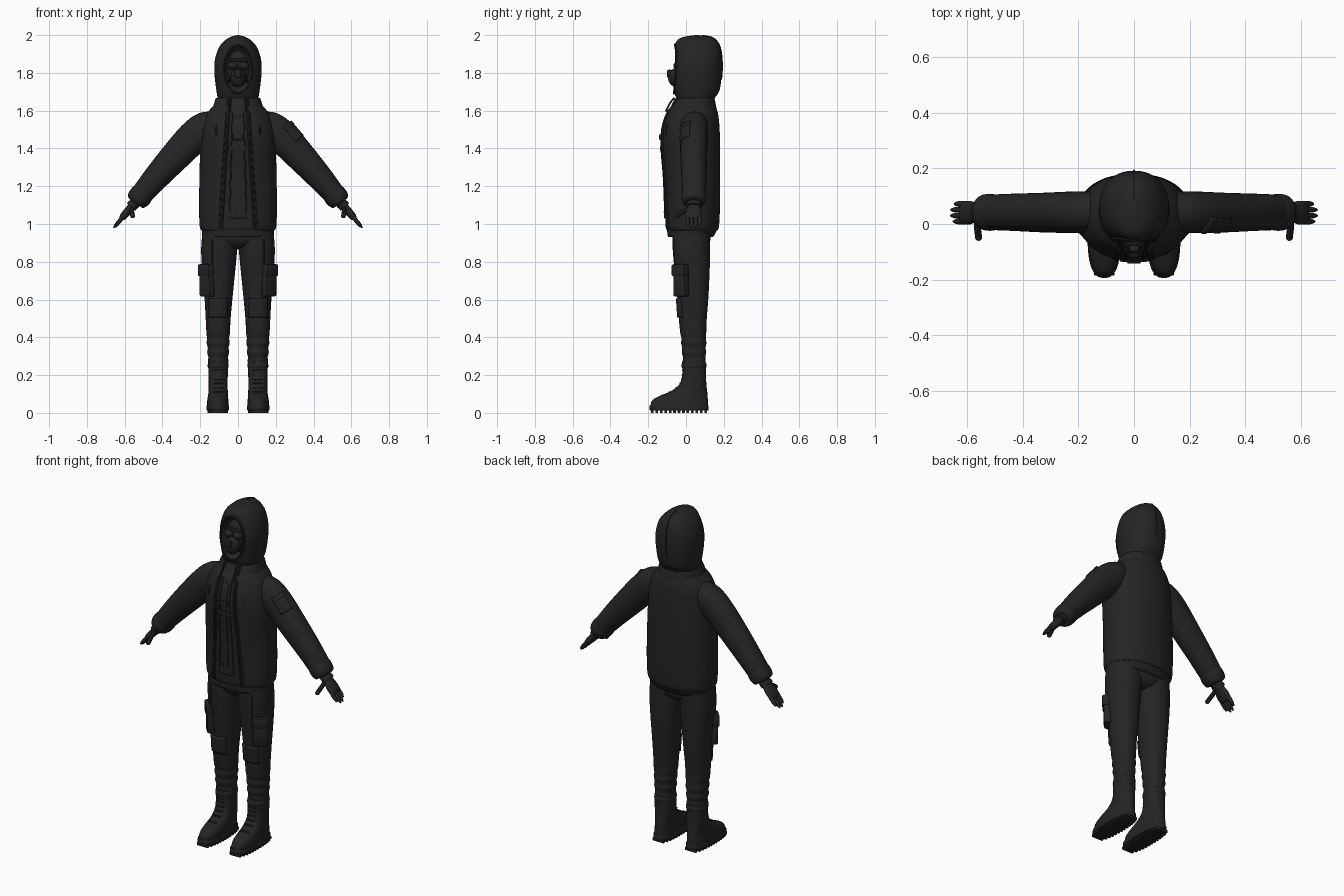
import bpy, bmesh, math
from math import sin, cos, pi
from mathutils import Vector, Matrix
from mathutils.bvhtree import BVHTree

if "Cube" in bpy.data.objects:
    bpy.data.objects.remove(bpy.data.objects["Cube"])

black = bpy.data.materials.new("black cloth")
black.use_nodes = True
black.diffuse_color = (0.018, 0.018, 0.018, 1)
black.node_tree.nodes["Principled BSDF"].inputs["Base Color"].default_value = black.diffuse_color
black.node_tree.nodes["Principled BSDF"].inputs["Roughness"].default_value = 0.9
parts, trees = [], {}
Y = Vector((0, 1, 0))


def finish(name, bm):
    bmesh.ops.recalc_face_normals(bm, faces=bm.faces)
    trees[name] = BVHTree.FromBMesh(bm)
    mesh = bpy.data.meshes.new(name)
    bm.to_mesh(mesh)
    bm.free()
    ob = bpy.data.objects.new(name, mesh)
    bpy.context.collection.objects.link(ob)
    mesh.materials.append(black)
    parts.append(ob)
    return ob


def smooth_rows(rows, steps):
    out = []
    for i in range(len(rows) - 1):
        p = [Vector(rows[max(0, min(len(rows) - 1, i + k))]) for k in (-1, 0, 1, 2)]
        for s in range(steps):
            t = s / steps
            out.append(0.5 * (2 * p[1] + (p[2] - p[0]) * t
                       + (2 * p[0] - 5 * p[1] + 4 * p[2] - p[3]) * t * t
                       + (3 * p[1] - p[0] - 3 * p[2] + p[3]) * t ** 3))
    return out + [Vector(rows[-1])]


def skin(name, rings, n, e):
    """Skin closed superellipse rings given as (centre, u axis, v axis)."""
    bm, loops = bmesh.new(), []
    for c, u, v in rings:
        loop = []
        for k in range(n):
            a = 2 * pi * k / n
            ca, sa = cos(a), sin(a)
            loop.append(bm.verts.new(c + u * math.copysign(abs(ca) ** (2 / e), ca)
                                     + v * math.copysign(abs(sa) ** (2 / e), sa)))
        loops.append(loop)
    for a, b in zip(loops, loops[1:]):
        for k in range(n):
            bm.faces.new((a[k], a[(k + 1) % n], b[(k + 1) % n], b[k]))
    bm.faces.new(loops[0])
    bm.faces.new(loops[-1])
    return finish(name, bm)


def stack(name, rows, side=1, steps=5, n=40, e=2.2):
    """Horizontal sections: (z, x centre, half width, y front, y back)."""
    return skin(name, [(Vector((side * x, (f + b) / 2, z)), Vector((max(w, .002), 0, 0)), Y * ((b - f) / 2))
                       for z, x, w, f, b in smooth_rows(rows, steps)], n, e)


def limb(name, rows, side=1, steps=5, n=28, e=2.1):
    """Sections square to a path: (x, y, z, thickness radius, y radius)."""
    r = smooth_rows(rows, steps)
    rings = []
    for i, q in enumerate(r):
        t = Vector(r[min(i + 1, len(r) - 1)][:3]) - Vector(r[max(i - 1, 0)][:3])
        u = Y.cross(t).normalized()
        rings.append((Vector((side * q[0], q[1], q[2])), Vector((side * u.x, u.y, u.z)) * q[3], Y * q[4]))
    return skin(name, rings, n, e)


def tube(name, pts, r, cyclic=False):
    cu = bpy.data.curves.new(name, "CURVE")
    cu.dimensions, cu.bevel_depth, cu.bevel_resolution, cu.use_fill_caps = "3D", r, 2, True
    sp = cu.splines.new("POLY")
    sp.points.add(len(pts) - 1)
    for p, q in zip(sp.points, pts):
        p.co = (*q, 1)
    sp.use_cyclic_u = cyclic
    tmp = bpy.data.objects.new(name + " path", cu)
    bpy.context.collection.objects.link(tmp)
    bpy.context.view_layer.update()
    bm = bmesh.new()
    bm.from_mesh(tmp.to_mesh())
    bpy.data.objects.remove(tmp)
    return finish(name, bm)


def ball(name, c, radii):
    bm = bmesh.new()
    bmesh.ops.create_uvsphere(bm, u_segments=28, v_segments=18, radius=1,
                              matrix=Matrix.Translation(c) @ Matrix.Diagonal((*radii, 1)))
    return finish(name, bm)


def box(name, c, size, turn=0, tilt=0, bevel=.006):
    bm = bmesh.new()
    m = Matrix.Translation(c) @ Matrix.Rotation(turn, 4, "Z") @ Matrix.Rotation(tilt, 4, "X")
    bmesh.ops.create_cube(bm, size=1, matrix=m @ Matrix.Diagonal((*size, 1)))
    bmesh.ops.bevel(bm, geom=bm.edges[:], offset=bevel, segments=2, affect="EDGES", profile=.5)
    return finish(name, bm)


def project(target, p, d):
    hit = trees[target].ray_cast(Vector(p) - Vector(d), Vector(d))[0]
    return hit if hit else Vector(p)


def plate(name, target, c, normal, up, w, h, t=.008, g=8):
    """Thin cloth panel wrapped on to another part."""
    nrm = Vector(normal).normalized()
    u = Vector(up).cross(nrm).normalized()
    v = nrm.cross(u)
    bm = bmesh.new()
    grid = [[bm.verts.new(project(target, Vector(c) + u * w * (i / g - .5) + v * h * (j / g - .5), -nrm))
             for i in range(g + 1)] for j in range(g + 1)]
    for j in range(g):
        for i in range(g):
            bm.faces.new((grid[j][i], grid[j][i + 1], grid[j + 1][i + 1], grid[j + 1][i]))
    ob = finish(name, bm)
    m = ob.modifiers.new("thickness", "SOLIDIFY")
    m.thickness, m.offset = 2 * t, 0


# Jacket body, hem, collar and pelvis
stack("jacket", [(.965, 0, .192, -.1, .165), (.99, 0, .203, -.108, .175), (1.1, 0, .206, -.112, .18),
                 (1.25, 0, .204, -.118, .181), (1.4, 0, .2, -.13, .181), (1.5, 0, .192, -.127, .178),
                 (1.57, 0, .172, -.108, .172), (1.61, 0, .145, -.09, .162), (1.64, 0, .115, -.06, .15)], n=64)
stack("jacket_hem", [(.93, 0, .183, -.093, .14), (.94, 0, .188, -.098, .15), (.97, 0, .192, -.1, .165)], n=64)
stack("collar", [(1.58, 0, .15, -.09, .165), (1.62, 0, .132, -.08, .16), (1.655, 0, .122, -.062, .153),
                 (1.668, 0, .116, -.055, .15)], n=64)
stack("trouser_seat", [(.865, 0, .03, .0, .07), (.88, 0, .08, -.045, .11), (.91, 0, .16, -.068, .128),
                       (.95, 0, .18, -.075, .13)])

# Hood with a cut face opening
hood = stack("hood", [(1.64, 0, .1, -.04, .145), (1.67, 0, .108, -.052, .155), (1.71, 0, .115, -.066, .178),
                      (1.8, 0, .125, -.076, .19), (1.87, 0, .122, -.07, .19), (1.93, 0, .103, -.06, .182),
                      (1.965, 0, .077, -.052, .165), (1.988, 0, .045, -.022, .137), (2, 0, .004, .05, .065)], n=64)
cutter = ball("hood_cutter", (0, -.07, 1.82), (.078, .075, .13))
parts.remove(cutter)
cutter.hide_render = True
cut = hood.modifiers.new("opening", "BOOLEAN")
cut.object, cut.operation, cut.solver = cutter, "DIFFERENCE", "EXACT"
bpy.context.view_layer.objects.active = hood
bpy.ops.object.modifier_apply(modifier=cut.name)
bpy.data.objects.remove(cutter)
tube("hood_rim", [project("hood", (.076 * cos(a), -.1, 1.82 + .128 * sin(a)), Y)
                  for a in (2 * pi * k / 48 for k in range(48))], .007, True)
tube("hood_seam", [project("hood", Vector((0, .06, 1.83)) + Vector((0, sin(a), cos(a))) * .3,
                           (0, -sin(a), -cos(a))) for a in (.15 + .1 * k for k in range(20))], .004)

# Covered face, goggles and breathing mask
ball("face", (0, .04, 1.82), (.078, .09, .13))
ball("mask", (0, -.05, 1.775), (.042, .045, .05))
box("mask_filter", (0, -.088, 1.795), (.04, .026, .045), bevel=.01)
box("brow_band", (0, -.046, 1.868), (.096, .02, .014), bevel=.005)
for s in (1, -1):
    ball("goggle_lens", (s * .03, -.045, 1.838), (.028, .022, .021))
    tube("mask_strap", [(s * .03, -.075, 1.78), (s * .05, -.04, 1.755), (s * .068, .0, 1.735)], .005)

# Front of the jacket: edges, inner seams, strap, pouch
for s, side in ((1, "left"), (-1, "right")):
    for label, top, low, z0, z1, r in (("edge", .05, .088, 1.6, .975, .008), ("edge_stitch", .064, .104, 1.59, .975, .003),
                                       ("inner_seam", .03, .045, 1.6, 1.04, .004)):
        tube(f"{side}_jacket_{label}",
             [project("jacket", (s * (top + (low - top) * k / 24), -.2, z0 + (z1 - z0) * k / 24), Y)
              for k in range(25)], r)
    tube(f"{side}_collar_edge", [project("collar", (s * .05, -.2, 1.585 + .01 * k), Y) for k in range(9)], .007)
    tube(f"{side}_drawstring", [(s * .035, -.062, 1.668), (s * .042, -.085, 1.64), (s * .045, -.108, 1.595)], .005)
    plate(f"{side}_chest_zip", "jacket", (s * .115, -.2, 1.5), (0, -1, 0), (0, 0, 1), .006, .05, .005)
plate("front_placket", "jacket", (0, -.2, 1.3), (0, -1, 0), (0, 0, 1), .032, .54, .005, 16)
plate("chest_strap", "jacket", (.005, -.2, 1.4), (0, -1, 0), (0, 0, 1), .11, .022, .008)
plate("waist_pouch", "jacket", (0, -.2, 1.05), (0, -1, 0), (0, 0, 1), .09, .035, .007)
box("chest_buckle", (0, -.134, 1.46), (.05, .016, .03), bevel=.005)

for s, side in ((1, "left"), (-1, "right")):
    # Sleeve, cuff and glove
    limb(f"{side}_sleeve", [(.1, .045, 1.54, .04, .045), (.135, .045, 1.53, .07, .066), (.18, .043, 1.505, .086, .074),
                            (.24, .042, 1.455, .087, .074), (.33, .041, 1.36, .08, .071), (.43, .042, 1.25, .069, .067),
                            (.5, .042, 1.168, .06, .064), (.515, .042, 1.15, .058, .062)], s)
    limb(f"{side}_cuff", [(.498, .042, 1.17, .058, .06), (.512, .042, 1.153, .062, .066), (.53, .042, 1.132, .06, .065),
                          (.543, .042, 1.116, .05, .057), (.546, .042, 1.112, .03, .04)], s)
    limb(f"{side}_glove_palm", [(.52, .042, 1.14, .03, .036), (.552, .042, 1.103, .029, .037), (.568, .042, 1.085, .022, .034),
                                (.588, .041, 1.062, .021, .042), (.61, .04, 1.037, .018, .042), (.62, .04, 1.026, .01, .036)], s)
    limb(f"{side}_glove_strap", [(.553, .042, 1.105, .03, .039), (.566, .042, 1.09, .03, .04)], s, 1)
    for k, reach in enumerate((.036, .046, .045, .032)):
        y = .009 + .021 * k
        limb(f"{side}_finger_{k + 1}", [(.6, y, 1.047, .011, .01), (.612, y, 1.034, .0115, .0105),
                                        (.611 + reach * .7, y, 1.033 - reach * .8, .0105, .0095),
                                        (.613 + reach, y, 1.03 - reach * 1.1, .003, .003)], s, 4, 12)
    tube(f"{side}_thumb", [(s * .562, .02, 1.085), (s * .562, -.015, 1.066), (s * .558, -.048, 1.043)], .0125)
    ball(f"{side}_thumb_tip", (s * .558, -.048, 1.043), (.0125, .0125, .0125))

    # Trouser leg with gathered shin, knee patch and cargo pocket
    leg = f"{side}_trouser_leg"
    stack(leg, [(.95, .097, .092, -.072, .128), (.86, .1, .095, -.07, .128), (.75, .102, .087, -.06, .125),
                (.62, .103, .075, -.047, .119), (.5, .105, .066, -.038, .11), (.42, .105, .062, -.03, .107),
                (.395, .105, .058, -.024, .105), (.37, .105, .061, -.026, .108), (.345, .105, .055, -.02, .104),
                (.32, .105, .058, -.022, .106), (.295, .105, .052, -.016, .102), (.27, .105, .054, -.016, .103),
                (.24, .105, .045, -.01, .095)], s)
    plate(f"{side}_knee_patch", leg, (s * .105, -.2, .555), (0, -1, 0), (0, 0, 1), .096, .1)
    box(f"{side}_cargo_pocket", (s * .163, -.025, .675), (.085, .046, .12), s * .85, bevel=.012)
    box(f"{side}_pocket_flap", (s * .167, -.029, .755), (.092, .05, .065), s * .85, bevel=.01)
    tube(f"{side}_hip_seam", [project(leg, (s * .135, -.2, .92 - .02 * k), Y) for k in range(9)], .004)

    # Boot, collar, laces and lugged sole
    stack(f"{side}_boot", [(.272, .105, .05, -.012, .1), (.26, .105, .053, -.02, .106), (.2, .105, .051, -.02, .106),
                           (.15, .105, .05, -.036, .108), (.115, .105, .051, -.08, .112), (.09, .106, .053, -.14, .114),
                           (.065, .107, .056, -.18, .116), (.03, .107, .057, -.188, .117)], s, e=2.4)
    stack(f"{side}_boot_top", [(.236, .105, .05, -.018, .104), (.242, .105, .055, -.023, .109),
                               (.258, .105, .055, -.023, .109), (.264, .105, .05, -.018, .104)], s, 2)
    box(f"{side}_boot_tongue", (s * .105, -.012, .255), (.04, .016, .045), bevel=.005)
    for k in range(6):
        z = .11 + .023 * k
        p = project(f"{side}_boot", (s * .105, -.4, z), Y)
        box(f"{side}_lace_{k + 1}", (p.x, p.y + .004, z), (.05, .014, .008), bevel=.003)
    stack(f"{side}_sole", [(.012, .107, .057, -.19, .118), (.018, .107, .06, -.194, .12),
                           (.036, .107, .06, -.194, .12), (.042, .107, .057, -.19, .117)], s, 1, e=2.6)
    for k in range(13):
        y = -.178 + .0235 * k
        w = .11 * (1 - abs((y + .037) / .165) ** 2.6) ** .385
        box(f"{side}_lug_{k + 1}", (s * .107, y, .009), (w, .014, .018), bevel=.002)

# Sleeve patch
plate("sleeve_patch", "left_sleeve", (.29, .0, 1.485), (.62, -.6, .5), (-.62, 0, .78), .065, .1)
plate("sleeve_patch_flap", "left_sleeve", (.265, .0, 1.517), (.62, -.6, .5), (-.62, 0, .78), .07, .025, .011)

bpy.ops.object.select_all(action="DESELECT")
for ob in parts:
    ob.select_set(True)
bpy.context.view_layer.objects.active = parts[0]
bpy.ops.object.shade_smooth_by_angle(angle=math.radians(40))
